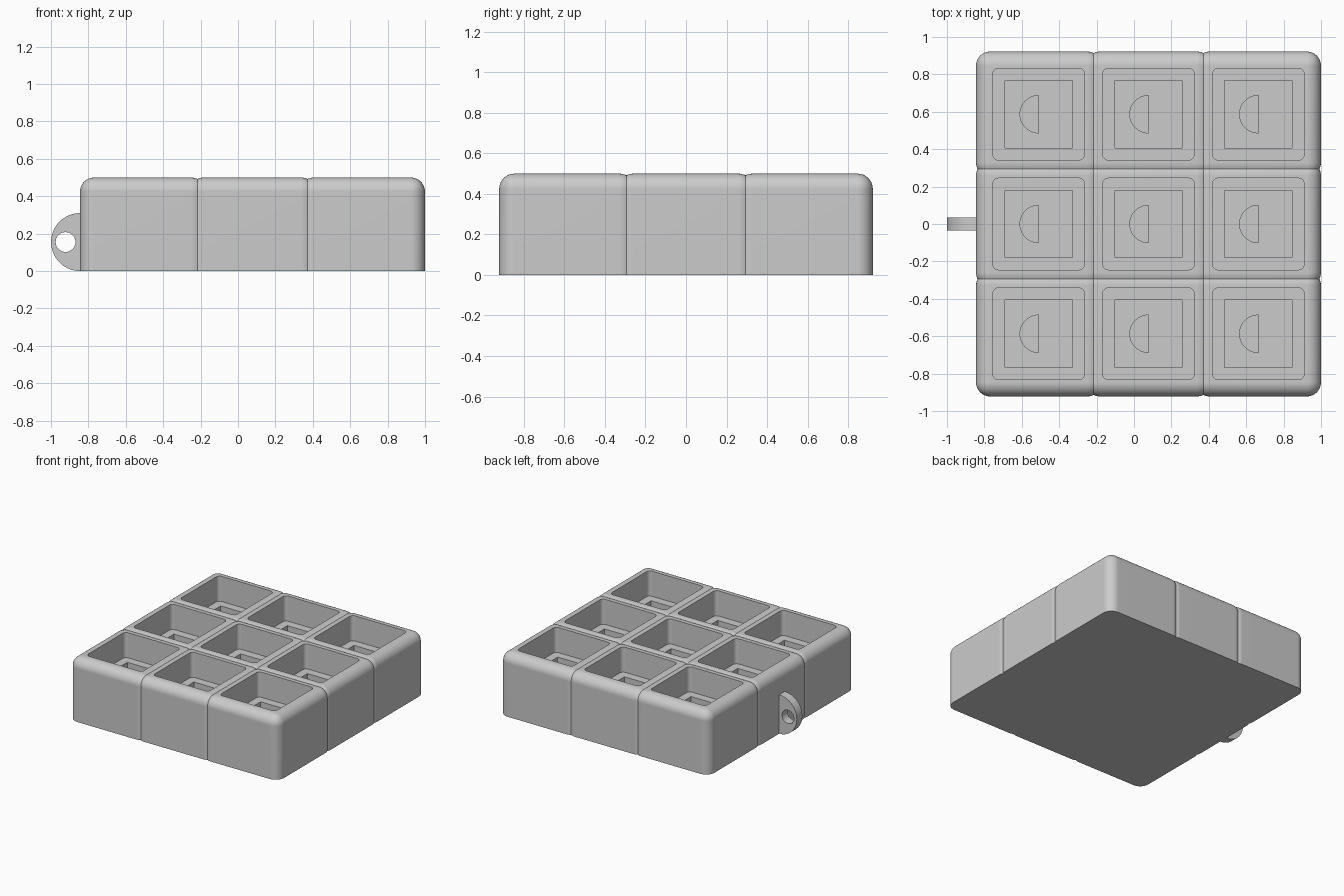
import bpy, bmesh, math
from mathutils import Vector

if "Cube" in bpy.data.objects:
    bpy.data.objects.remove(bpy.data.objects["Cube"])

PITCH, HALF, HEIGHT, FILLET = 0.587, 0.335, 0.5, 0.075
CENTRE_X = 0.0775

grey = bpy.data.materials.new("plain grey")
grey.use_nodes = True
colour = (0.6, 0.6, 0.6, 1)
grey.diffuse_color = colour
grey.node_tree.nodes["Principled BSDF"].inputs["Base Color"].default_value = colour


def make_object(name, bm):
    mesh = bpy.data.meshes.new(name)
    bmesh.ops.recalc_face_normals(bm, faces=bm.faces)
    bm.to_mesh(mesh)
    bm.free()
    mesh.materials.append(grey)
    obj = bpy.data.objects.new(name, mesh)
    bpy.context.collection.objects.link(obj)
    return obj


def prism(name, outline, start, sweep):
    """Extrude a closed outline of vectors along the sweep vector."""
    bm = bmesh.new()
    face = bm.faces.new([bm.verts.new(p + start) for p in outline])
    out = bmesh.ops.extrude_face_region(bm, geom=[face])
    bmesh.ops.translate(bm, vec=sweep, verts=[v for v in out["geom"] if isinstance(v, bmesh.types.BMVert)])
    return make_object(name, bm)


def arc(cx, cy, radius, begin, end, steps):
    angles = [math.radians(begin + (end - begin) * i / steps) for i in range(steps + 1)]
    return [(cx + radius * math.cos(a), cy + radius * math.sin(a)) for a in angles]


def rounded_square(half, radius):
    c = half - radius
    points = []
    for i, (sx, sy) in enumerate([(1, 1), (-1, 1), (-1, -1), (1, -1)]):
        points += arc(c * sx, c * sy, radius, 90 * i, 90 * i + 90, 5)
    return points


def flat(points):
    return [Vector((x, y, 0)) for x, y in points]


def upright(points):
    return [Vector((x, 0, z)) for x, z in points]


def cut(target, cutter):
    cutter.hide_render = True
    mod = target.modifiers.new("cut", "BOOLEAN")
    mod.operation, mod.solver, mod.object = "DIFFERENCE", "EXACT", cutter
    bpy.context.view_layer.update()
    graph = bpy.context.evaluated_depsgraph_get()
    mesh = bpy.data.meshes.new_from_object(target.evaluated_get(graph))
    target.modifiers.clear()
    target.data = mesh
    bpy.data.objects.remove(cutter)


def smooth(obj):
    bpy.ops.object.select_all(action="DESELECT")
    obj.select_set(True)
    bpy.context.view_layer.objects.active = obj
    bpy.ops.object.shade_smooth_by_angle(angle=math.radians(30))
    mod = obj.modifiers.new("even shading", "WEIGHTED_NORMAL")
    mod.keep_sharp = True


# One cell: block with rounded sides and top, flat underneath
bm = bmesh.new()
bmesh.ops.create_cube(bm, size=1)
bmesh.ops.scale(bm, vec=(2 * HALF, 2 * HALF, HEIGHT), verts=bm.verts)
bmesh.ops.translate(bm, vec=(0, 0, HEIGHT / 2), verts=bm.verts)
edges = [e for e in bm.edges if max(v.co.z for v in e.verts) > 0.1]
bmesh.ops.bevel(bm, geom=edges, offset=FILLET, segments=8, profile=0.5, affect="EDGES")
cell = make_object("cell", bm)

# Stepped pocket: wide opening, square recess, half-round hole
square = [(0.18, 0.18), (-0.18, 0.18), (-0.18, -0.18), (0.18, -0.18)]
half_round = arc(0, 0, 0.1, 90, 270, 24)
for outline, floor in [(rounded_square(0.245, 0.03), 0.3), (square, 0.2), (half_round, 0.1)]:
    cut(cell, prism("pocket_cutter", flat(outline), Vector((0, 0, floor)), Vector((0, 0, 1))))

# Tray: nine cells, each trimmed where it meets its neighbours
tray = bmesh.new()
for ix in (-1, 0, 1):
    for iy in (-1, 0, 1):
        part = bmesh.new()
        part.from_mesh(cell.data)
        for axis, index in ((0, ix), (1, iy)):
            for side in (-1, 1):
                if index + side in (-1, 0, 1):
                    normal = Vector((0, 0, 0))
                    normal[axis] = side
                    bmesh.ops.bisect_plane(part, geom=part.verts[:] + part.edges[:] + part.faces[:],
                                           plane_co=normal * PITCH / 2, plane_no=normal, clear_outer=True)
        bmesh.ops.translate(part, vec=(CENTRE_X + ix * PITCH, iy * PITCH, 0), verts=part.verts)
        piece = bpy.data.meshes.new("piece")
        part.to_mesh(piece)
        part.free()
        tray.from_mesh(piece)
        bpy.data.meshes.remove(piece)
bmesh.ops.remove_doubles(tray, verts=tray.verts, dist=0.0005)
bpy.data.objects.remove(cell)
smooth(make_object("nine_cell_tray", tray))

# Hanging loop on the right side
edge_x = CENTRE_X - PITCH - HALF
loop_outline = [(edge_x + 0.02, 0)] + arc(edge_x, 0.155, 0.155, 270, 90, 32) + [(edge_x + 0.02, 0.31)]
loop = prism("hanging_loop", upright(loop_outline), Vector((0, -0.035, 0)), Vector((0, 0.07, 0)))
hole = upright(arc(-0.922, 0.155, 0.053, 0, 360, 32)[:-1])
cut(loop, prism("hole_cutter", hole, Vector((0, -0.2, 0)), Vector((0, 0.4, 0))))
smooth(loop)
